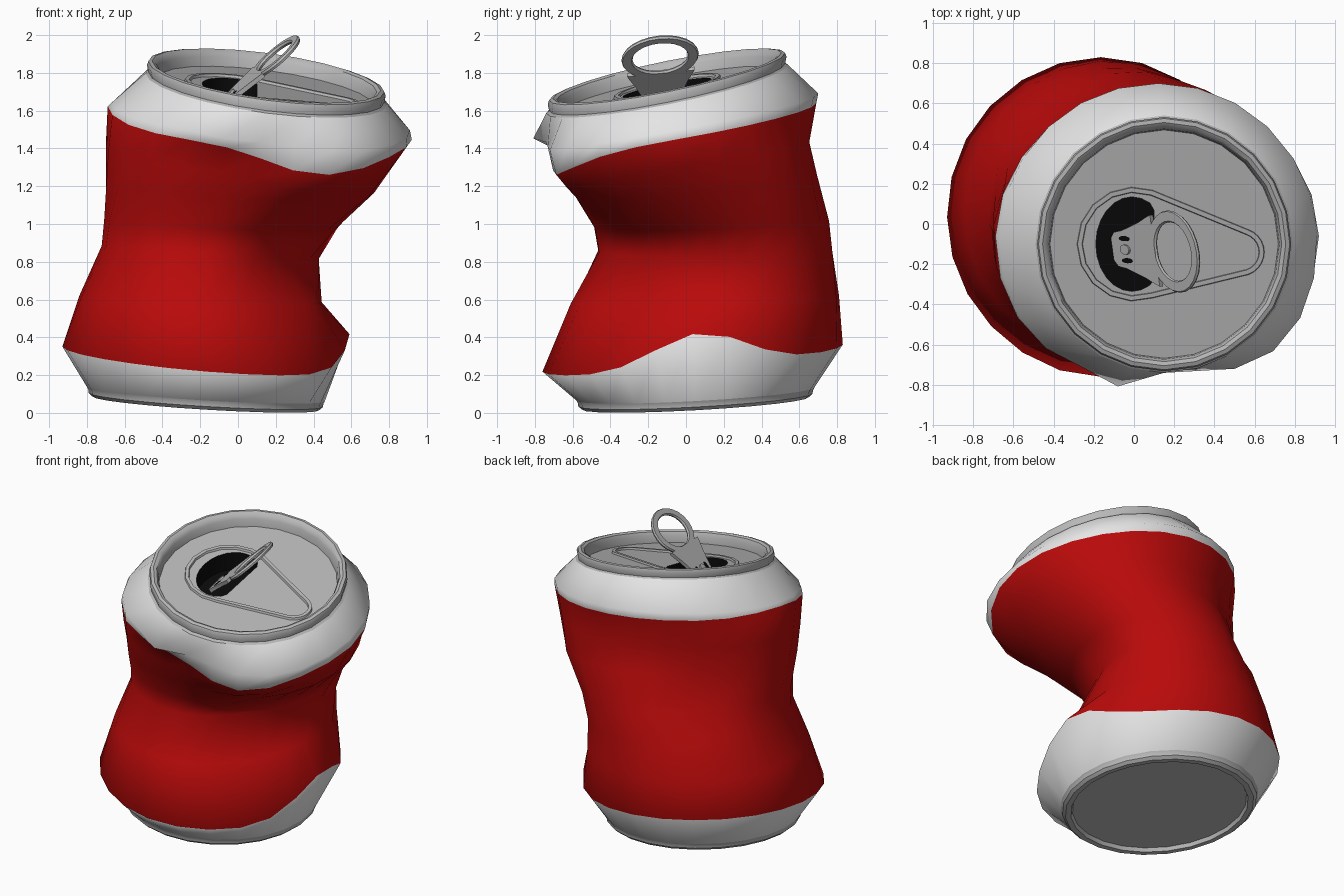
import bpy, bmesh, math
from math import sin, cos, pi, radians

if "Cube" in bpy.data.objects:
    bpy.data.objects.remove(bpy.data.objects["Cube"])

SEG = 24


def material(name, rgb):
    m = bpy.data.materials.new(name)
    m.diffuse_color = (*rgb, 1)
    m.use_nodes = True
    m.node_tree.nodes["Principled BSDF"].inputs["Base Color"].default_value = m.diffuse_color
    return m


RED = material("red paint", (0.49, 0.003, 0.003))
WHITE = material("white metal", (0.78, 0.78, 0.78))
GREY = material("grey metal", (0.48, 0.48, 0.48))
BLACK = material("black opening", (0.003, 0.003, 0.003))


def finish(name, bm, mats, angle):
    me = bpy.data.meshes.new(name)
    bm.to_mesh(me)
    bm.free()
    ob = bpy.data.objects.new(name, me)
    bpy.context.collection.objects.link(ob)
    for m in mats:
        me.materials.append(m)
    bpy.ops.object.select_all(action='DESELECT')
    ob.select_set(True)
    bpy.context.view_layer.objects.active = ob
    bpy.ops.object.shade_smooth_by_angle(angle=radians(angle))
    return ob


def loft(name, rings, mats, row_mat=None, cap_first=False, cap_last=False, closed=False, angle=35):
    """Skin closed rings of points, one material index per row."""
    bm = bmesh.new()
    rows = [[bm.verts.new(p) for p in r] for r in rings]
    pairs = list(zip(rows, rows[1:]))
    if closed:
        pairs.append((rows[-1], rows[0]))
    for i, (a, b) in enumerate(pairs):
        n = len(a)
        for j in range(n):
            k = (j + 1) % n
            f = bm.faces.new((a[j], a[k], b[k], b[j]))
            f.material_index = row_mat[i] if row_mat else 0
    if cap_first:
        bm.faces.new(rows[0][::-1])
    if cap_last:
        bm.faces.new(rows[-1])
    return finish(name, bm, mats, angle)


def base_z(x, y):
    return 0.05 - 0.06 * (x + 0.17) + 0.055 * (y - 0.05)


def lid_z(x, y):
    return 1.78 - 0.13 * (x - 0.15) + 0.20 * (y + 0.10)


def circle(cx, cy, r, h, plane):
    pts = []
    for j in range(SEG):
        a = 2 * pi * j / SEG
        x, y = cx + r * cos(a), cy + r * sin(a)
        pts.append((x, y, plane(x, y) + h))
    return pts


def around(table, a):
    """Smooth periodic interpolation of eight radii."""
    t = a / (2 * pi) * 8
    i, f = int(t), t - int(t)
    p0, p1, p2, p3 = (table[(i + k) % 8] for k in (-1, 0, 1, 2))
    return p1 + 0.5 * f * (p2 - p0 + f * (2*p0 - 5*p1 + 4*p2 - p3 + f * (3*(p1 - p2) + p3 - p0)))


def bumps(a, items):
    total = 0
    for centre, width, amount in items:
        d = (math.degrees(a) - centre + 180) % 360 - 180
        total += amount * math.exp(-(d / width) ** 2)
    return total


def body_ring(cx, cy, cz, sx, sy, radii, zb=(), rb=()):
    pts = []
    for j in range(SEG):
        a = 2 * pi * j / SEG
        r = around(radii, a) + bumps(a, rb)
        x, y = r * cos(a), r * sin(a)
        pts.append((cx + x, cy + y, cz + sx * x + sy * y + bumps(a, zb)))
    return pts


# crushed body: radii at 0, 45 ... 315 degrees, with tilted rings and local dents
body = [
    circle(-0.17, 0.05, 0.63, 0.05, base_z),
    body_ring(-0.165, 0.035, 0.29, -0.08, 0.09,
              (.755, .78, .795, .78, .765, .77, .795, .77), zb=[(3, 26, 0.19)]),
    body_ring(-0.17, 0.10, 0.60, -0.03, 0.03, (.60, .72, .71, .67, .67, .71, .71, .62)),
    body_ring(-0.15, 0.16, 0.85, -0.06, 0.0,
              (.53, .66, .615, .55, .56, .66, .62, .47), rb=[(24, 14, 0.035)]),
    body_ring(-0.10, 0.14, 1.00, -0.05, 0.04,
              (.61, .67, .61, .49, .59, .69, .62, .57), rb=[(24, 14, 0.02)]),
    body_ring(0.0, 0.04, 1.20, -0.05, 0.10, (.72, .75, .64, .59, .70, .73, .62, .70)),
    body_ring(0.06, -0.01, 1.36, -0.07, 0.13, (.76, .75, .66, .66, .76, .76, .62, .74),
              zb=[(-65, 32, -0.08)]),
    body_ring(0.12, -0.06, 1.52, -0.09, 0.16, (.80, .76, .75, .77, .81, .79, .64, .77),
              zb=[(-65, 32, -0.13), (180, 25, 0.03)]),
    body_ring(0.12, -0.06, 1.57, -0.09, 0.16, (.79, .77, .76, .77, .79, .79, .66, .81),
              zb=[(-65, 40, -0.04)], rb=[(-103, 11, 0.09)]),
    circle(0.15, -0.10, 0.64, -0.065, lid_z),
]
loft("crushed_can_body", body, [WHITE, RED], [0, 1, 1, 1, 1, 1, 1, 0, 0], angle=85)

# bottom rim and recessed base
loft("bottom_rim_and_base",
     [circle(-0.17, 0.05, r, h, base_z) for r, h in
      ((.555, .025), (.565, 0), (.60, 0), (.62, .018), (.622, .035), (.63, .05))],
     [GREY], cap_first=True)

# drinking hole outline, with a straight right end
FLOOR = -0.08
hole = []
for j in range(SEG):
    a = 2 * pi * j / SEG
    x, y = min(-0.01 + 0.18 * cos(a), 0.10), -0.10 + 0.235 * sin(a)
    hole.append((x, y, lid_z(x, y) + FLOOR))

# top rim and recessed lid, open at the drinking hole
loft("top_rim_and_lid",
     [circle(0.15, -0.10, r, h, lid_z) for r, h in
      ((.64, -.065), (.625, -.055), (.632, -.02), (.625, 0), (.605, .005),
       (.585, -.005), (.573, -.03), (.568, FLOOR))] + [hole], [GREY])
loft("drinking_hole", [hole, [(x, y, z - .12) for x, y, z in hole]], [BLACK], cap_last=True)


# teardrop ridge pressed around the opening
def teardrop(off, h):
    pts = []
    for cx, cy, r, a0, a1 in ((0.0, -0.10, 0.285, 1.24, 2*pi - 1.24),
                              (0.53, -0.14, 0.12, -1.24, 1.24)):
        for i in range(11):
            a = a0 + (a1 - a0) * i / 10
            x, y = cx + (r + off) * cos(a), cy + (r + off) * sin(a)
            pts.append((x, y, lid_z(x, y) + FLOOR + h))
    return pts


loft("lid_ridge", [teardrop(0, -.005), teardrop(-.004, .014),
                   teardrop(-.026, .014), teardrop(-.03, -.005)], [GREY])


# pull tab: u runs along the tab, v across it; the heel dips into the opening
def tab_point(u, v, h=0.0):
    return (-0.10 + 0.75 * u - 0.14 * v - 0.66 * h,
            -0.125 - 0.03 * u + v,
            1.62 + 0.66 * u + 0.10 * v + 0.75 * h)


def tab_loop(ru, rv, h):
    return [tab_point(0.40 + ru * cos(2*pi*j/SEG), rv * sin(2*pi*j/SEG), h) for j in range(SEG)]


loft("pull_tab_ring", [tab_loop(.158, .20, -.012), tab_loop(.163, .205, 0), tab_loop(.158, .20, .012),
                       tab_loop(.122, .152, .012), tab_loop(.115, .146, 0), tab_loop(.122, .152, -.012)],
     [GREY], closed=True)

heel = []
for u, w in ((0, .055), (.025, .085), (.08, .095), (.20, .14), (.25, .165), (.282, .178)):
    heel.append([tab_point(u, -w, -.012), tab_point(u, w, -.012),
                 tab_point(u, w, .012), tab_point(u, -w, .012)])
loft("pull_tab_heel", heel, [GREY], cap_first=True, cap_last=True)


# two small slots and a rivet on the heel
def heel_disc(name, u, v, ru, rv, height, mat):
    rings = []
    for h in (0.012, 0.012 + height):
        rings.append([tab_point(u + ru * cos(2*pi*j/12), v + rv * sin(2*pi*j/12), h)
                      for j in range(12)])
    loft(name, rings, [mat], cap_last=True)


heel_disc("heel_rivet", 0.09, 0.0, 0.03, 0.025, 0.012, GREY)
for side in (-1, 1):
    heel_disc("heel_slot", 0.09, side * 0.055, 0.035, 0.013, 0.003, BLACK)
